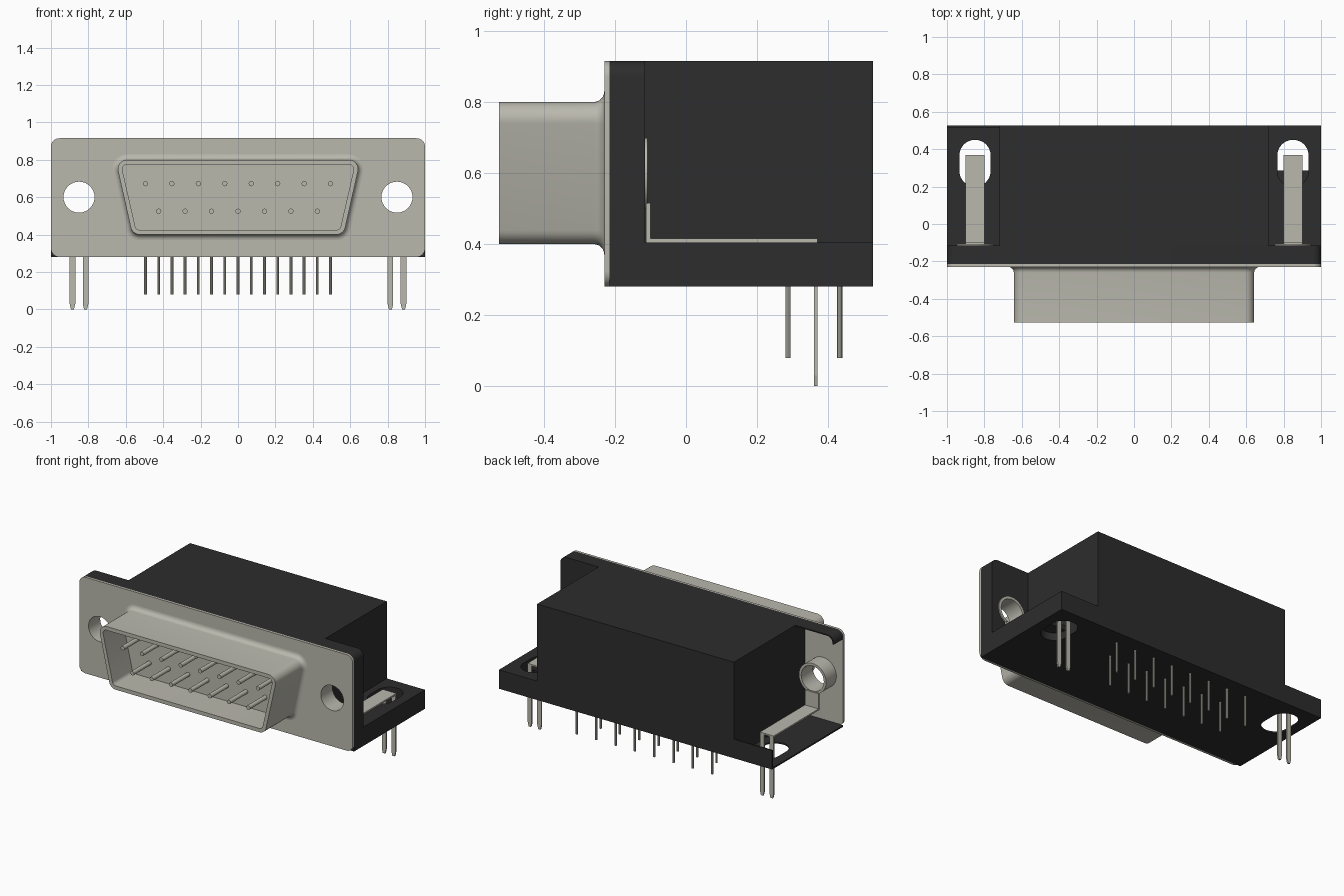
import bpy
import bmesh
import math
from mathutils import Vector

if "Cube" in bpy.data.objects:
    bpy.data.objects.remove(bpy.data.objects["Cube"], do_unlink=True)


def material(name, color):
    m = bpy.data.materials.new(name)
    m.use_nodes = True
    m.diffuse_color = (*color, 1)
    m.node_tree.nodes["Principled BSDF"].inputs["Base Color"].default_value = (*color, 1)
    return m


METAL = material("warm grey metal", (0.49, 0.48, 0.42))
PLASTIC = material("black plastic", (0.026, 0.026, 0.026))


def rounded(points, radii, steps=8):
    """Polygon with each corner replaced by an arc."""
    pts = [Vector(p) for p in points]
    out = []
    for i, p in enumerate(pts):
        r = radii[i]
        if r <= 0:
            out.append(p)
            continue
        d1 = (pts[i - 1] - p).normalized()
        d2 = (pts[(i + 1) % len(pts)] - p).normalized()
        bis = (d1 + d2).normalized()
        half = d1.angle(bis)
        c = p + bis * r / math.sin(half)
        s = p + d1 * r / math.tan(half) - c
        e = p + d2 * r / math.tan(half) - c
        total = math.pi - 2 * half
        for k in range(steps + 1):
            t = k / steps
            w = s * math.sin((1 - t) * total) + e * math.sin(t * total)
            out.append(c + w / math.sin(total))
    return out


def rect(x0, x1, z0, z1, radii=(0, 0, 0, 0)):
    return rounded([(x0, z0), (x1, z0), (x1, z1), (x0, z1)], radii)


def circle(x, z, r, n=32):
    return [(x + r * math.cos(2 * math.pi * i / n), z + r * math.sin(2 * math.pi * i / n))
            for i in range(n)]


def loft(name, sections, mat, axis="y", caps=(True, True), ring=False):
    """Skin a list of (outline, position) sections along an axis."""
    bm = bmesh.new()
    loops = []
    for outline, t in sections:
        place = (lambda a, b: (a, t, b)) if axis == "y" else (lambda a, b: (a, b, t))
        loops.append([bm.verts.new(place(*p)) for p in outline])
    pairs = list(zip(loops, loops[1:]))
    if ring:
        pairs.append((loops[-1], loops[0]))
    for a, b in pairs:
        for i in range(len(a)):
            j = (i + 1) % len(a)
            bm.faces.new((a[i], a[j], b[j], b[i]))
    if caps[0] and not ring:
        bm.faces.new(loops[0])
    if caps[1] and not ring:
        bm.faces.new(loops[-1])
    bmesh.ops.recalc_face_normals(bm, faces=bm.faces)
    mesh = bpy.data.meshes.new(name)
    bm.to_mesh(mesh)
    bm.free()
    mesh.materials.append(mat)
    obj = bpy.data.objects.new(name, mesh)
    bpy.context.collection.objects.link(obj)
    return obj


def prism(name, outline, a, b, mat, axis="y"):
    return loft(name, [(outline, a), (outline, b)], mat, axis)


def activate(obj):
    bpy.ops.object.select_all(action="DESELECT")
    obj.select_set(True)
    bpy.context.view_layer.objects.active = obj


def cut(obj, outline, a, b, axis="y"):
    cutter = prism("cutter", outline, a, b, obj.data.materials[0], axis)
    cutter.hide_render = True
    mod = obj.modifiers.new("cut", "BOOLEAN")
    mod.operation = "DIFFERENCE"
    mod.solver = "EXACT"
    mod.object = cutter
    activate(obj)
    bpy.ops.object.modifier_apply(modifier=mod.name)
    bpy.data.objects.remove(cutter, do_unlink=True)


BOTTOM, TOP, LEDGE = 0.28, 0.915, 0.405
PLATE_Y, FLANGE_Y, BODY_Y, BACK_Y = -0.23, -0.215, -0.115, 0.527
HOLE_X, HOLE_Z, HOLE_R = 0.85, 0.6, 0.083
SIDES = ((-1, "right"), (1, "left"))

# Metal face plate with mounting holes
plate = prism("face_plate", rect(-1, 1, BOTTOM, TOP, [0.045] * 4), PLATE_Y, FLANGE_Y, METAL)
# Plastic housing: flange, ledge and main block
flange = prism("housing_flange", rect(-1, 1, BOTTOM, TOP, (0, 0, 0.045, 0.045)),
               FLANGE_Y, BODY_Y, PLASTIC)
base = prism("housing_base", rect(-1, 1, BOTTOM, LEDGE), BODY_Y, BACK_Y, PLASTIC)
prism("housing_block", rect(-0.72, 0.72, BOTTOM, TOP), BODY_Y, BACK_Y, PLASTIC)

for side, label in SIDES:
    x = side * HOLE_X
    cut(plate, circle(x, HOLE_Z, HOLE_R), -0.3, -0.2)
    if side > 0:
        cut(flange, circle(x, HOLE_Z, 0.1), -0.3, 0)
    # Oblong slot for the board lock
    cut(base, rect(x - 0.083, x + 0.083, 0.2, 0.45, [0.082] * 4), 0.2, 0.5, "z")

# The right end of the housing is a hollow pocket, open to the side and back
for obj in (flange, base):
    cut(obj, rect(-1.1, -0.72, BOTTOM + 0.01, TOP - 0.055), -0.3, BACK_Y - 0.01)
cut(flange, rect(-0.992, -0.72, BOTTOM + 0.01, TOP - 0.008, (0, 0, 0, 0.04)), -0.3, 0)
prism("slot_stop", rect(0.767, 0.933, 0.19, 0.285), 0.33, 0.36, PLASTIC, "z")


# Flared D-shaped shell with a recessed floor
def d_outline(off):
    top, low = 0.655 + off * 1.2, 0.565 + off * 0.8
    return rounded([(-low, 0.4 - off), (low, 0.4 - off), (top, 0.8 + off), (-top, 0.8 + off)],
                   [0.05 + off] * 4)


FLARE = 0.03
sections = []
for k in range(7):
    a = k / 6 * math.pi / 2
    sections.append((d_outline(FLARE * (1 - math.sin(a))), PLATE_Y - FLARE * (1 - math.cos(a))))
sections += [(d_outline(0), -0.527), (d_outline(-0.025), -0.527), (d_outline(-0.025), -0.32)]
shell = loft("connector_shell", sections, METAL, caps=(False, True))
metal = [plate, shell]

# Contact pins, eight above and seven below, each with a solder tail
PITCH = 0.0707
for i in range(15):
    x = (i - 7) * PITCH
    upper = i % 2 == 0
    metal.append(prism(f"contact_pin_{i + 1}",
                       circle(x, 0.672 if upper else 0.525, 0.014, 12), -0.5, -0.31, METAL))
    metal.append(prism(f"solder_tail_{i + 1}",
                       circle(x, 0.433 if upper else 0.287, 0.0075, 8), 0.08, 0.3, METAL, "z"))

# Rivet tubes and bent board-lock straps
for side, label in SIDES:
    x = side * HOLE_X
    inner, outer = circle(x, HOLE_Z, HOLE_R), circle(x, HOLE_Z, 0.1)
    metal.append(loft(f"{label}_rivet_tube",
                      [(inner, PLATE_Y + 0.001), (outer, PLATE_Y + 0.001),
                       (outer, -0.108), (inner, -0.108)], METAL, ring=True))
    prism(f"{label}_strap_tab", rect(x - 0.05, x + 0.05, LEDGE, 0.515), -0.112, -0.1, METAL)
    prism(f"{label}_strap", rect(x - 0.05, x + 0.05, -0.11, 0.37), LEDGE, 0.415, METAL, "z")
    for lx in (x - 0.035, x + 0.035):
        leg = [(lx - 0.008, 0), (lx + 0.008, 0), (lx + 0.015, 0.03), (lx + 0.015, 0.41),
               (lx - 0.015, 0.41), (lx - 0.015, 0.03)]
        prism(f"{label}_board_lock_leg", leg, 0.36, 0.37, METAL)

for obj in metal + [flange, base]:
    activate(obj)
    bpy.ops.object.shade_smooth_by_angle(angle=math.radians(32))
